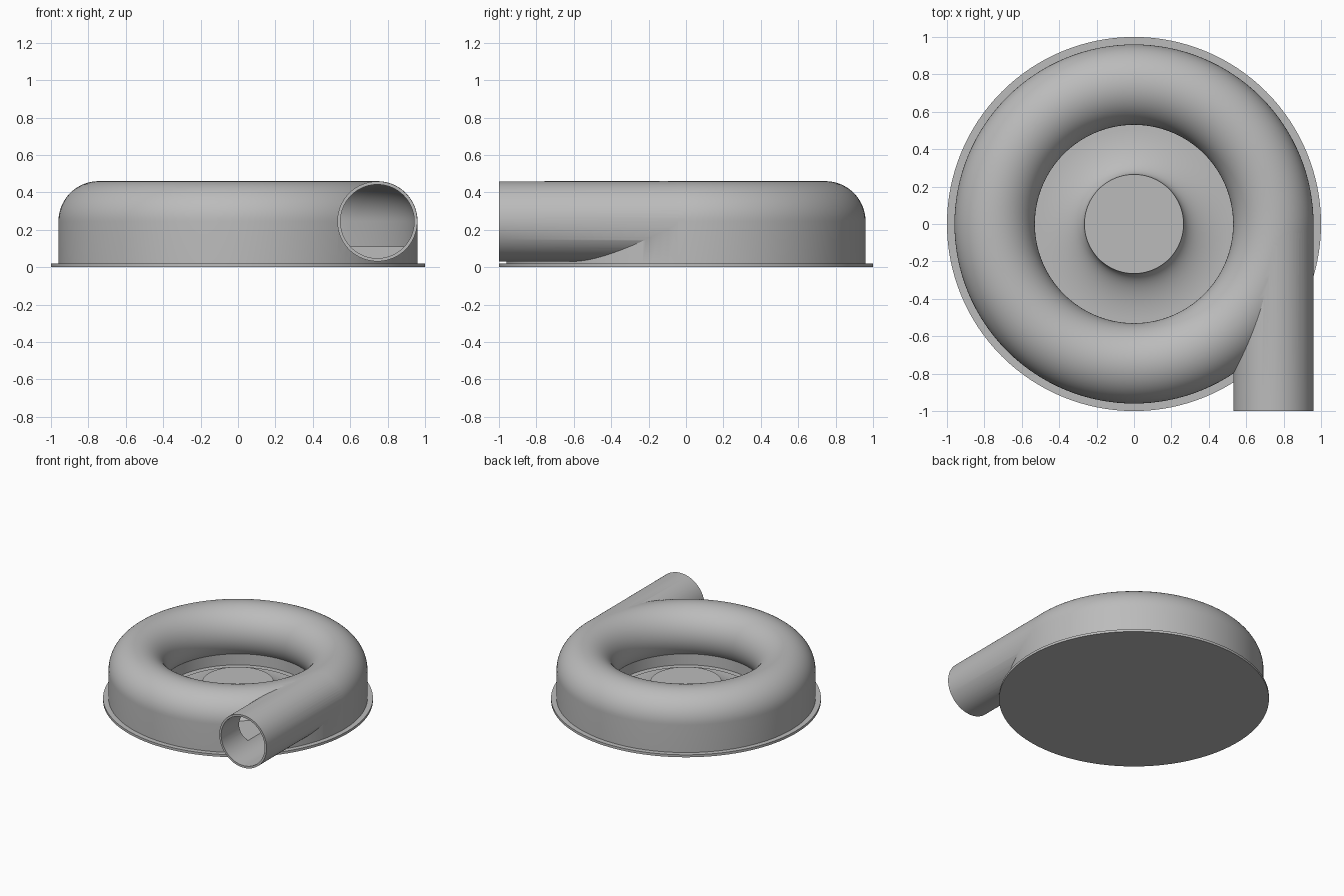
import bpy, bmesh
from math import pi, sin, cos, acos, asin

SEG = 128          # steps around the axis
RING, TUBE, MID = 0.745, 0.215, 0.245   # volute centre radius, tube radius, centre height
FLOOR = 0.11

cube = bpy.data.objects.get("Cube")
if cube:
    bpy.data.objects.remove(cube)

grey = bpy.data.materials.new("plain grey")
grey.use_nodes = True
grey.diffuse_color = (0.5, 0.5, 0.5, 1)
grey.node_tree.nodes["Principled BSDF"].inputs["Base Color"].default_value = (0.5, 0.5, 0.5, 1)


def make_object(name, bm):
    bmesh.ops.recalc_face_normals(bm, faces=bm.faces)
    mesh = bpy.data.meshes.new(name)
    bm.to_mesh(mesh)
    bm.free()
    mesh.materials.append(grey)
    obj = bpy.data.objects.new(name, mesh)
    bpy.context.collection.objects.link(obj)
    return obj


def lathe(name, profile, closed):
    """Spin (radius, height) points; open profiles start and end on the axis."""
    bm = bmesh.new()
    rings = []
    for r, z in profile:
        if r == 0:
            rings.append([bm.verts.new((0, 0, z))] * SEG)
        else:
            rings.append([bm.verts.new((r * cos(2 * pi * i / SEG), r * sin(2 * pi * i / SEG), z))
                          for i in range(SEG)])
    pairs = list(zip(rings, rings[1:]))
    if closed:
        pairs.append((rings[-1], rings[0]))
    for a, b in pairs:
        for i in range(SEG):
            j = (i + 1) % SEG
            corners = list(dict.fromkeys((a[i], a[j], b[j], b[i])))
            bm.faces.new(corners)
    return make_object(name, bm)


def tube_arc(radius, start, end, steps=40):
    return [(RING + radius * cos(start + (end - start) * i / steps),
             MID + radius * sin(start + (end - start) * i / steps)) for i in range(steps + 1)]


def straight_pipe(name, radius, front, back):
    bm = bmesh.new()
    bmesh.ops.create_cone(bm, cap_ends=True, segments=80, radius1=radius, radius2=radius,
                          depth=back - front)
    for v in bm.verts:
        x, y, z = v.co
        v.co = (RING + x, (front + back) / 2 + z, MID + y)
    return make_object(name, bm)


def boolean(target, other, operation):
    mod = target.modifiers.new(operation, 'BOOLEAN')
    mod.operation, mod.solver, mod.object = operation, 'EXACT', other
    bpy.context.view_layer.update()
    graph = bpy.context.evaluated_depsgraph_get()
    result = bpy.data.meshes.new_from_object(target.evaluated_get(graph))
    target.modifiers.clear()
    target.data = result
    bpy.data.objects.remove(other)


# Round base plate
plate = lathe("base_plate", [(0, 0), (1, 0), (1, 0.02), (0, 0.02)], False)

# Volute housing: straight outer wall, rounded top, curled inner lip
lip = pi + asin((MID - FLOOR) / TUBE)
shell = tube_arc(TUBE, 0, lip)
housing = lathe("volute_housing", [(RING + TUBE, 0.01)] + shell + [(shell[-1][0], 0.01)], True)

# Outlet pipe leaving along the tangent
boolean(housing, straight_pipe("outlet_pipe", TUBE - 0.001, -1.0, 0.0), 'UNION')

# Hollow air passage and outlet bore
bore = TUBE - 0.015
passage = tube_arc(bore, 0, pi + asin((MID - FLOOR) / bore))
passage.append((RING + bore, passage[-1][1]))
boolean(housing, lathe("passage_cutter", passage, True), 'DIFFERENCE')
boolean(housing, straight_pipe("bore_cutter", bore - 0.003, -1.1, 0.0), 'DIFFERENCE')

# Central hub with a flared foot
foot = [(0.53 - 0.265 * sin(t), 0.15 - 0.125 * cos(t))
        for t in [i * pi / 32 for i in range(17)]]
hub = lathe("central_hub", [(0, 0.015), (0.53, 0.015)] + foot + [(0, 0.15)], False)

# Smooth shading with crisp edges
for obj in (plate, housing, hub):
    bpy.ops.object.select_all(action='DESELECT')
    obj.select_set(True)
    bpy.context.view_layer.objects.active = obj
    bpy.ops.object.shade_smooth_by_angle(angle=pi / 6)
